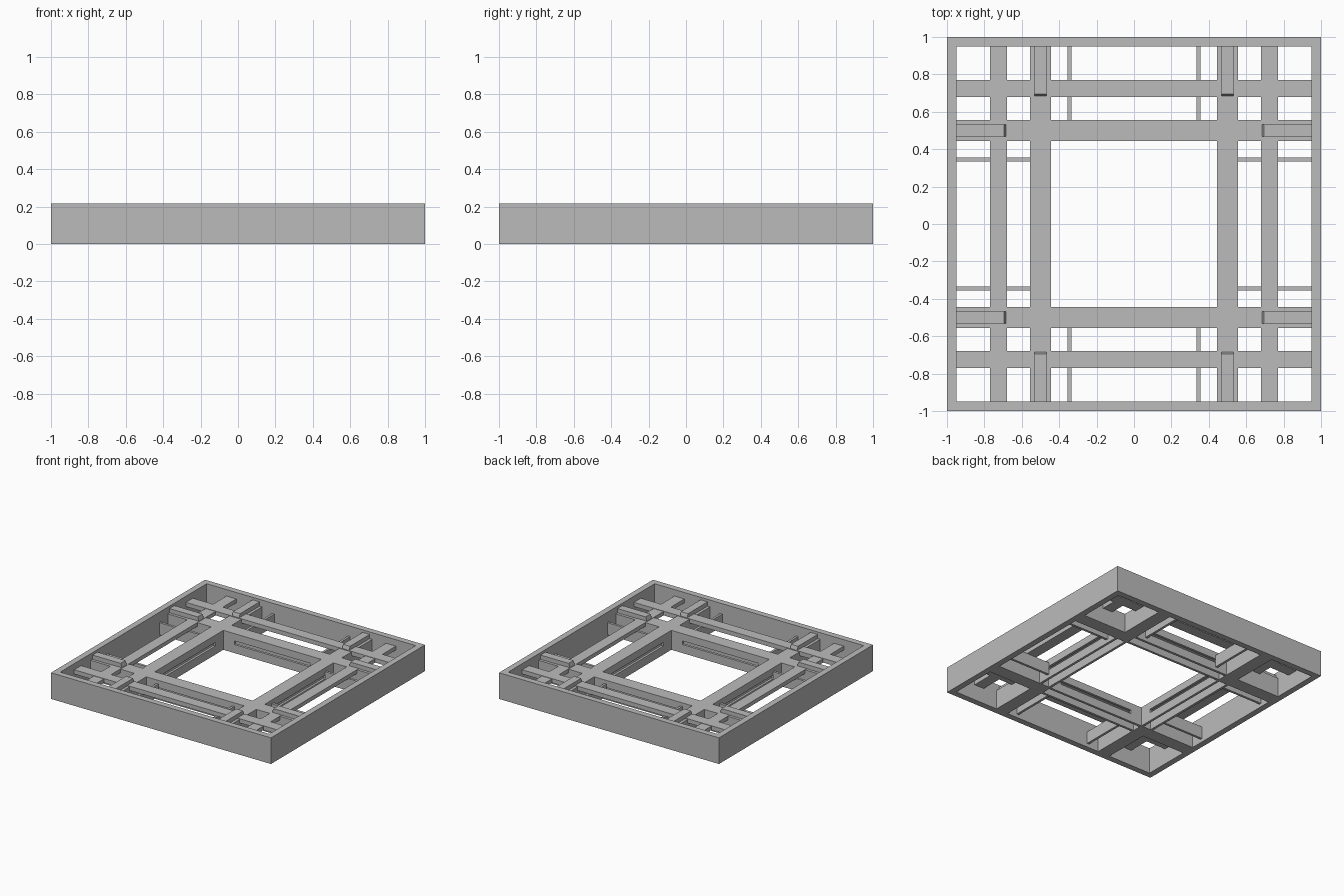
import bpy
import bmesh
from math import pi
from mathutils import Matrix

cube = bpy.data.objects.get("Cube")
if cube:
    bpy.data.objects.remove(cube, do_unlink=True)

grey = bpy.data.materials.new("plain grey")
grey.use_nodes = True
grey.diffuse_color = (0.5, 0.5, 0.5, 1)
grey.node_tree.nodes["Principled BSDF"].inputs["Base Color"].default_value = (0.5, 0.5, 0.5, 1)

HEIGHT = 0.215          # outer frame
WALL = 0.95             # inside of the frame wall
IN, OUT = 0.445, 0.555  # edges of the inner beams
TOP = 0.16              # top of the inner beams
RIB = 0.345             # centre of the thin ribs


def add_box(bm, x, y, z):
    """Add a box from three (low, high) ranges and return its vertices."""
    verts = bmesh.ops.create_cube(bm, size=1)["verts"]
    for v in verts:
        for i, (lo, hi) in enumerate((x, y, z)):
            v.co[i] = lo if v.co[i] < 0 else hi
    return verts


def finish(bm, name, quarters=(0,)):
    """Make one object per quarter turn about the centre."""
    bmesh.ops.recalc_face_normals(bm, faces=bm.faces)
    for q in quarters:
        mesh = bpy.data.meshes.new(name)
        bm.to_mesh(mesh)
        mesh.transform(Matrix.Rotation(q * pi / 2, 4, "Z"))
        mesh.materials.append(grey)
        obj = bpy.data.objects.new(name, mesh)
        bpy.context.collection.objects.link(obj)
    bm.free()


def boxes(name, parts, quarters=range(4)):
    bm = bmesh.new()
    for part in parts:
        add_box(bm, *part)
    finish(bm, name, quarters)


# Outer frame: a square ring with mitred corners
bm = bmesh.new()
rings = []
for r, z in ((1, 0), (1, HEIGHT), (WALL, HEIGHT), (WALL, 0)):
    rings.append([bm.verts.new((sx * r, sy * r, z))
                  for sx, sy in ((1, 1), (-1, 1), (-1, -1), (1, -1))])
for i in range(4):
    a, b = rings[i], rings[(i + 1) % 4]
    for j in range(4):
        k = (j + 1) % 4
        bm.faces.new((a[j], a[k], b[k], b[j]))
finish(bm, "outer_frame")

# Solid crossing blocks and the arms tying them to the frame
boxes("crossing_block", [((IN, OUT), (IN, OUT), (0, TOP))])
boxes("beam_arm", [((s[0], s[1]), (OUT, WALL), (0, TOP))
                   for s in ((IN, OUT), (-OUT, -IN))])

# Inner beams: channels open below, with a long slot in each side
channel = [((-IN, IN), (IN, OUT), (0.125, TOP))]
for y in ((IN, IN + 0.02), (OUT - 0.02, OUT)):
    channel.append(((-IN, IN), y, (0.1, 0.125)))
    channel.append(((-IN, IN), y, (0, 0.07)))
    for x in ((-IN, -RIB), (RIB, IN)):
        channel.append((x, y, (0.07, 0.1)))
boxes("inner_beam", channel)

# Flat crossbars, one pair laid just over the other
for name, top, turns in (("crossbar", 0.165, (0, 2)), ("side_crossbar", 0.162, (1, 3))):
    boxes(name, [((-WALL, WALL), (0.68, 0.77), (0.13, top))], turns)

# Thin upright ribs between the beams and the frame
boxes("thin_rib", [((s * RIB - 0.01, s * RIB + 0.01), (OUT, WALL), (0.03, 0.13))
                   for s in (-1, 1)])

# Raised fingers with a sloping tip
bm = bmesh.new()
for s in (-1, 1):
    for v in add_box(bm, (s * 0.5 - 0.032, s * 0.5 + 0.032), (0.68, WALL), (0.15, 0.195)):
        if v.co.y < 0.7 and v.co.z > 0.18:
            v.co.y += 0.014
finish(bm, "raised_finger", range(4))
